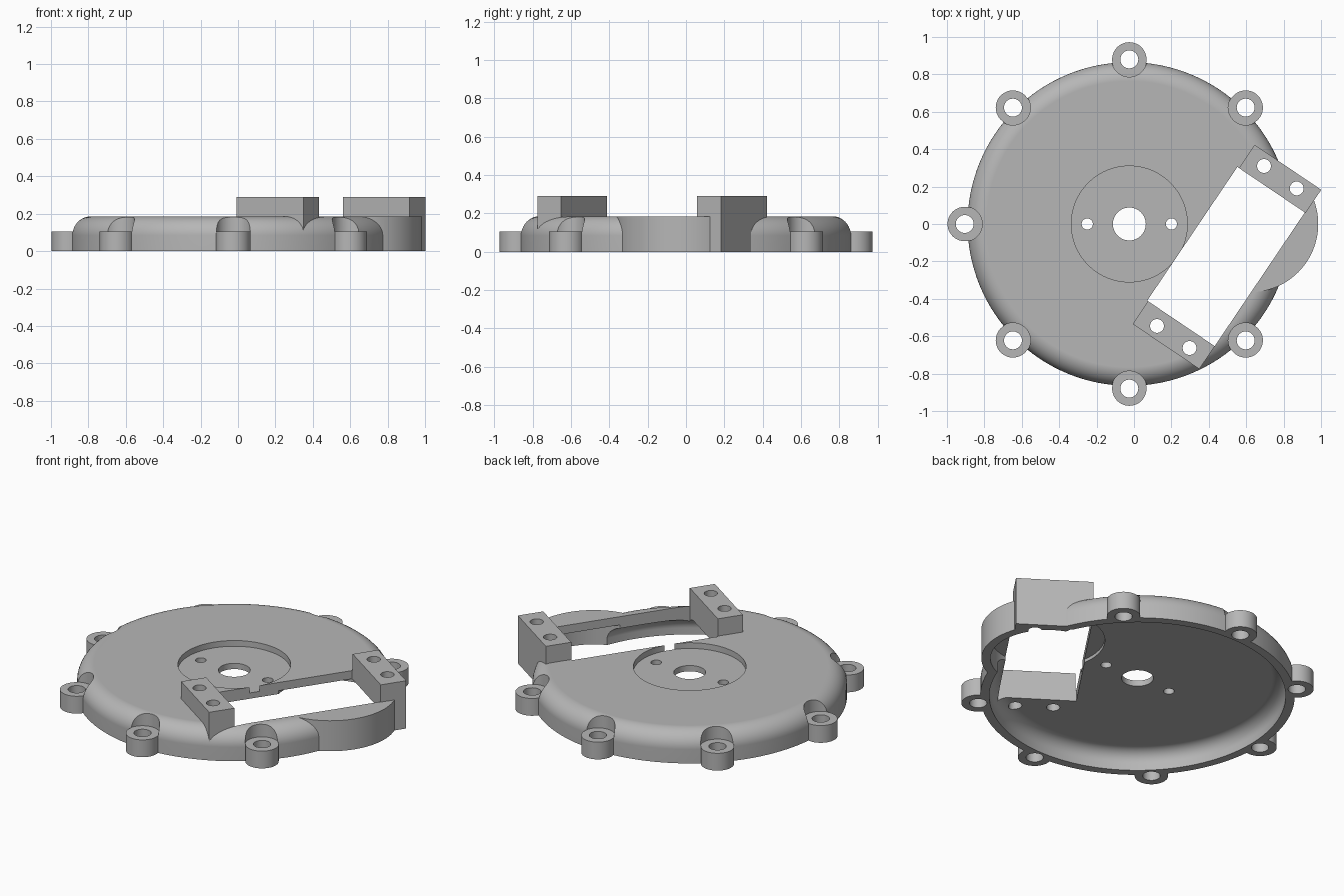
import bpy, bmesh
from math import cos, sin, pi, radians
from mathutils import Matrix, Vector

cube = bpy.data.objects.get("Cube")
if cube:
    bpy.data.objects.remove(cube, do_unlink=True)

CENTRE = Vector((-0.025, 0.0, 0.0))
TOP, BELOW, ABOVE = 0.185, -0.1, 0.5

grey = bpy.data.materials.new("light grey")
grey.use_nodes = True
colour = (0.47, 0.47, 0.47, 1)
grey.diffuse_color = colour
grey.node_tree.nodes["Principled BSDF"].inputs["Base Color"].default_value = colour


def to_object(name, bm):
    bmesh.ops.recalc_face_normals(bm, faces=bm.faces)
    mesh = bpy.data.meshes.new(name)
    bm.to_mesh(mesh)
    bm.free()
    mesh.materials.append(grey)
    obj = bpy.data.objects.new(name, mesh)
    bpy.context.collection.objects.link(obj)
    return obj


def cylinder(name, x, y, radius, z0, z1, segments=48):
    bm = bmesh.new()
    place = Matrix.Translation((x, y, (z0 + z1) / 2))
    bmesh.ops.create_cone(bm, cap_ends=True, segments=segments, radius1=radius,
                          radius2=radius, depth=z1 - z0, matrix=place)
    return to_object(name, bm)


def block(name, x, y, z0, z1, length, width, angle=0.0):
    bm = bmesh.new()
    place = (Matrix.Translation((x, y, (z0 + z1) / 2)) @ Matrix.Rotation(angle, 4, 'Z')
             @ Matrix.Diagonal((length, width, z1 - z0, 1)))
    bmesh.ops.create_cube(bm, size=1, matrix=place)
    return to_object(name, bm)


def rounded_disc(name, radius, top, fillet, segments=128, steps=10):
    """Disc whose upper edge is rounded, lathed ring by ring."""
    profile = [(radius, BELOW)]
    for i in range(steps + 1):
        a = pi / 2 * i / steps
        profile.append((radius - fillet + fillet * cos(a), top - fillet + fillet * sin(a)))
    bm = bmesh.new()
    rings = [[bm.verts.new((CENTRE.x + r * cos(2 * pi * k / segments),
                            CENTRE.y + r * sin(2 * pi * k / segments), z))
              for k in range(segments)] for r, z in profile]
    for low, high in zip(rings, rings[1:]):
        for k in range(segments):
            n = (k + 1) % segments
            bm.faces.new((low[k], low[n], high[n], high[k]))
    bm.faces.new(rings[0])
    bm.faces.new(rings[-1])
    return to_object(name, bm)


def combine(tool, operation):
    mod = body.modifiers.new(operation, 'BOOLEAN')
    mod.operation = operation
    mod.solver = 'EXACT'
    mod.object = tool
    bpy.context.view_layer.objects.active = body
    bpy.ops.object.modifier_apply(modifier=mod.name)
    bpy.data.objects.remove(tool, do_unlink=True)


def add(tool):
    combine(tool, 'UNION')


def cut(tool):
    combine(tool, 'DIFFERENCE')


# Domed cover
body = rounded_disc("housing_cover", 0.865, TOP, 0.1)

# Bolt bosses around the rim, with clearance pockets above them
bosses = [(CENTRE.x + 0.88 * cos(k * pi / 4), 0.88 * sin(k * pi / 4)) for k in range(1, 8)]
for x, y in bosses:
    add(cylinder("bolt_boss", x, y, 0.092, BELOW, 0.14))
    cut(cylinder("boss_pocket", x, y, 0.0935, 0.105, ABOVE))

# Side lobe
LOBE = (0.62, 0.0)
add(cylinder("side_lobe", *LOBE, 0.365, BELOW, TOP, 96))

# Raised mounting pads at both ends of the slot
TILT = radians(-34.0)
add(block("rear_pad", 0.781, 0.241, BELOW, 0.29, 0.43, 0.15, TILT))
add(block("front_pad", 0.213, -0.593, 0.1, 0.29, 0.43, 0.15, TILT))

# Hollow underside
cut(rounded_disc("main_cavity", 0.815, 0.115, 0.075))
cut(cylinder("lobe_cavity", *LOBE, 0.315, BELOW, 0.135, 96))

# Tilted slot through the cover
cut(block("slot", 0.492, -0.174, BELOW, ABOVE, 0.435, 0.862, TILT))

# Centre recess, shaft hole and screw holes
cut(cylinder("centre_recess", CENTRE.x, 0, 0.31, 0.15, ABOVE, 96))
cut(cylinder("shaft_hole", CENTRE.x, 0, 0.088, BELOW, ABOVE))
for side in (-1, 1):
    cut(cylinder("screw_hole", CENTRE.x + side * 0.225, 0, 0.03, BELOW, ABOVE, 32))
for x, y in bosses:
    cut(cylinder("bolt_hole", x, y, 0.048, BELOW, ABOVE, 32))
for x, y in ((0.695, 0.31), (0.87, 0.19), (0.123, -0.545), (0.297, -0.663)):
    cut(cylinder("pad_hole", x, y, 0.037, BELOW, ABOVE, 32))

# Flat base
cut(block("base_trim", 0, 0, -0.3, 0, 4, 4))

# Smooth shading with sharp edges
bpy.ops.object.select_all(action='DESELECT')
body.select_set(True)
bpy.context.view_layer.objects.active = body
bpy.ops.object.shade_smooth_by_angle(angle=radians(30))
weighted = body.modifiers.new("even_normals", 'WEIGHTED_NORMAL')
weighted.keep_sharp = True
